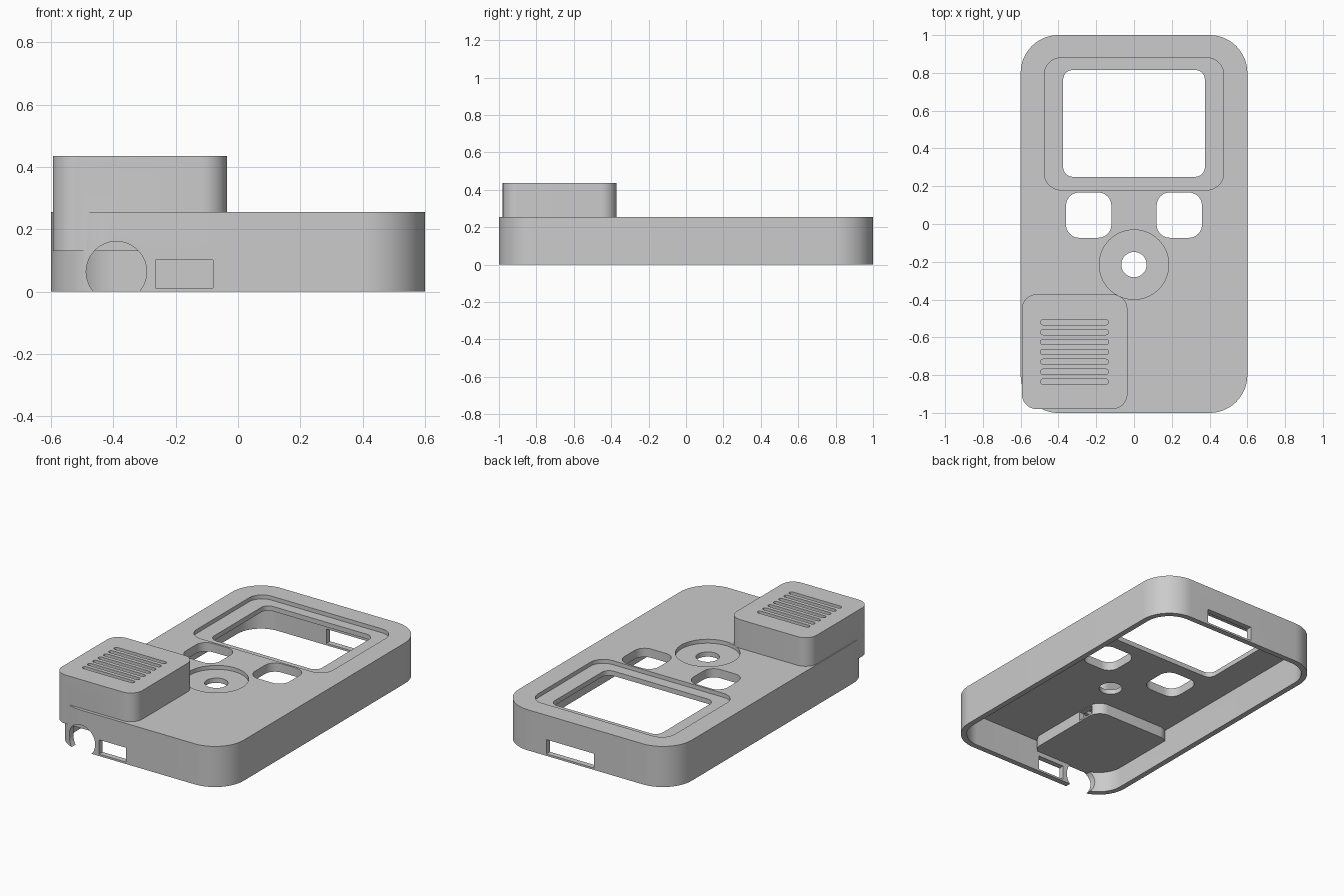
import bpy, bmesh, math
from mathutils import Vector

if "Cube" in bpy.data.objects:
    bpy.data.objects.remove(bpy.data.objects["Cube"], do_unlink=True)

grey = bpy.data.materials.new("plain_grey")
grey.use_nodes = True
grey.diffuse_color = (0.6, 0.6, 0.6, 1)
grey.node_tree.nodes["Principled BSDF"].inputs["Base Color"].default_value = (0.6, 0.6, 0.6, 1)


def prism(name, xs, ys, zs, r=0.0, seg=12, upright=False):
    """Rounded rectangle extruded along z; upright lays the profile in x-z, with zs along y."""
    corners = [(xs[1], ys[1], 1, 1), (xs[0], ys[1], -1, 1),
               (xs[0], ys[0], -1, -1), (xs[1], ys[0], 1, -1)]
    outline = []
    for i, (x, y, sx, sy) in enumerate(corners):
        if r == 0:
            outline.append((x, y))
            continue
        for k in range(seg + 1):
            a = math.pi / 2 * (i + k / seg)
            outline.append((x - sx * r + r * math.cos(a), y - sy * r + r * math.sin(a)))
    bm = bmesh.new()
    place = (lambda u, v, w: (u, w, v)) if upright else (lambda u, v, w: (u, v, w))
    base = bm.faces.new([bm.verts.new(place(u, v, zs[0])) for u, v in outline])
    ext = bmesh.ops.extrude_face_region(bm, geom=[base])
    top = [e for e in ext["geom"] if isinstance(e, bmesh.types.BMVert)]
    bmesh.ops.translate(bm, verts=top, vec=Vector(place(0, 0, zs[1] - zs[0])))
    bmesh.ops.remove_doubles(bm, verts=bm.verts, dist=0.0001)
    bmesh.ops.recalc_face_normals(bm, faces=bm.faces)
    mesh = bpy.data.meshes.new(name)
    bm.to_mesh(mesh)
    bm.free()
    mesh.materials.append(grey)
    obj = bpy.data.objects.new(name, mesh)
    bpy.context.collection.objects.link(obj)
    return obj


def disc(name, x, y, r, zs, upright=False):
    return prism(name, (x - r, x + r), (y - r, y + r), zs, r, 16, upright)


def combine(target, tool, operation="DIFFERENCE"):
    mod = target.modifiers.new(tool.name, "BOOLEAN")
    mod.operation = operation
    mod.solver = "EXACT"
    mod.object = tool
    bpy.context.view_layer.objects.active = target
    bpy.ops.object.modifier_apply(modifier=mod.name)
    bpy.data.objects.remove(tool, do_unlink=True)


WALL = 0.035
TOP = 0.255
UNDER = 0.2
THROUGH = (0.1, 0.3)

# Open-bottomed casing
casing = prism("casing", (-0.6, 0.6), (-1, 1), (0, TOP), 0.2, 16)
combine(casing, prism("hollow", (-0.6 + WALL, 0.6 - WALL), (-1 + WALL, 1 - WALL),
                      (-0.1, UNDER), 0.2 - WALL, 16))

# Screen recess and window
combine(casing, prism("screen_recess", (-0.475, 0.475), (0.18, 0.88), (TOP - 0.025, 0.3), 0.09))
combine(casing, prism("window", (-0.375, 0.375), (0.25, 0.815), THROUGH, 0.05))

# Two button openings
for side in (-1, 1):
    x = 0.24 * side
    combine(casing, prism("button_opening", (x - 0.12, x + 0.12), (-0.073, 0.167), THROUGH, 0.07))

# Dial recess and shaft hole
combine(casing, disc("dial_recess", 0, -0.215, 0.184, (TOP - 0.025, 0.3)))
combine(casing, disc("shaft_hole", 0, -0.215, 0.067, THROUGH))

# Cable notch and sockets in the end walls
combine(casing, disc("cable_notch", -0.39, 0.064, 0.097, (-1.1, -0.9), True))
combine(casing, prism("front_socket", (-0.265, -0.08), (0.012, 0.102), (-1.1, -0.9), upright=True))
combine(casing, prism("back_socket", (-0.06, 0.27), (0.012, 0.102), (0.9, 1.1), upright=True))

# Raised speaker housing, hollow with a closed floor
combine(casing, prism("housing", (-0.594, -0.035), (-0.98, -0.372), (0.13, 0.435), 0.08), "UNION")
combine(casing, prism("housing_hollow", (-0.559, -0.07), (-0.945, -0.407), (0.155, 0.4), 0.045))

# Wire opening in the housing's inner wall
combine(casing, prism("wire_opening", (-0.12, 0.02), (-0.54, -0.43), (0.14, 0.195)))

# Speaker vents
for i in range(7):
    y = -0.52 - 0.0525 * i
    combine(casing, prism("vent", (-0.495, -0.135), (y - 0.014, y + 0.014), (0.38, 0.5), 0.0139, 5))

bpy.ops.object.select_all(action="DESELECT")
casing.select_set(True)
bpy.context.view_layer.objects.active = casing
bpy.ops.object.shade_smooth_by_angle(angle=math.radians(30))
